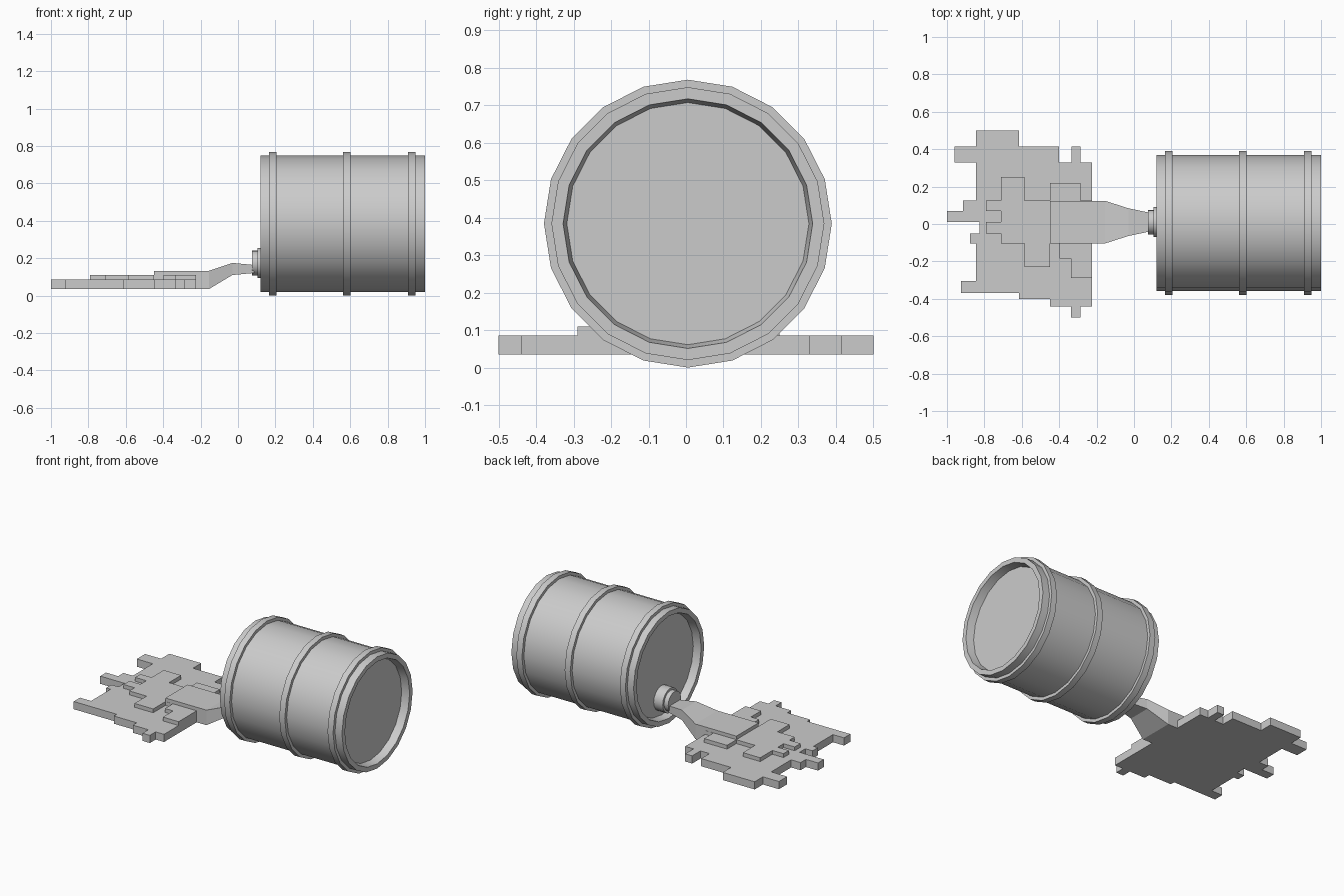
import bpy, bmesh
from math import sin, cos, tau

if "Cube" in bpy.data.objects:
    bpy.data.objects.remove(bpy.data.objects["Cube"])


def finish(name, bm, smooth=False):
    bmesh.ops.recalc_face_normals(bm, faces=bm.faces[:])
    me = bpy.data.meshes.new(name)
    bm.to_mesh(me)
    bm.free()
    ob = bpy.data.objects.new(name, me)
    bpy.context.collection.objects.link(ob)
    if smooth:
        bpy.ops.object.select_all(action='DESELECT')
        ob.select_set(True)
        bpy.context.view_layer.objects.active = ob
        bpy.ops.object.shade_smooth_by_angle(angle=0.6)
    return ob


def lathe_x(name, profile, cy, cz, sides):
    """Spin (x, radius) points around the x direction; both ends are capped."""
    bm = bmesh.new()
    rings = [[bm.verts.new((x, cy + r * sin(tau * i / sides), cz + r * cos(tau * i / sides)))
              for i in range(sides)] for x, r in profile]
    for a, b in zip(rings, rings[1:]):
        for i in range(sides):
            j = (i + 1) % sides
            bm.faces.new((a[i], a[j], b[j], b[i]))
    bm.faces.new(rings[0])
    bm.faces.new(rings[-1])
    return finish(name, bm, True)


def slab(name, outline, z0, z1):
    """Extrude a flat outline upwards from z0 to z1."""
    bm = bmesh.new()
    face = bm.faces.new([bm.verts.new((x, y, z0)) for x, y in outline])
    ext = bmesh.ops.extrude_face_region(bm, geom=[face])
    for v in ext['geom']:
        if isinstance(v, bmesh.types.BMVert):
            v.co.z = z1
    return finish(name, bm)


def stepped(start, moves):
    """Outline of right-angled steps: alternate new x, new y."""
    x, y = start
    pts = [start]
    for i, m in enumerate(moves):
        x, y = (m, y) if i % 2 == 0 else (x, m)
        pts.append((x, y))
    return pts


# barrel lying on its side, with recessed ends and three raised hoops
profile = [(0.17, 0.323), (0.12, 0.333), (0.12, 0.364)]
for x in (0.165, 0.562, 0.91):
    profile += [(x, 0.364), (x, 0.384), (x + 0.04, 0.384), (x + 0.04, 0.364)]
profile += [(1.0, 0.364), (1.0, 0.333), (0.95, 0.323)]
lathe_x("barrel", profile, 0.005, 0.384, 20)

# spout on the barrel end
lathe_x("spout", [(0.18, 0.08), (0.105, 0.08), (0.105, 0.066), (0.075, 0.066)],
        0.01, 0.174, 16)

# stepped puddle, lower layer
slab("puddle_lower", stepped((-0.845, 0.5), [
    -0.615, 0.415, -0.4, 0.33, -0.335, 0.415, -0.285, 0.33, -0.225, -0.44,
    -0.285, -0.5, -0.338, -0.44, -0.45, -0.4, -0.615, -0.37, -0.925, -0.305,
    -0.845, -0.105, -0.877, -0.05, -0.825, 0.01, -1.0, 0.07, -0.913, 0.125,
    -0.845, 0.33, -0.96, 0.415, -0.845]), 0.035, 0.085)

# stepped puddle, middle layer
slab("puddle_middle", stepped((-0.71, 0.25), [
    -0.585, 0.125, -0.45, 0.22, -0.285, 0.125, -0.225, -0.29, -0.338, -0.185,
    -0.397, -0.105, -0.45, -0.23, -0.585, -0.105, -0.71, -0.05, -0.79, 0.01,
    -0.71, 0.07, -0.79, 0.125, -0.71]), 0.08, 0.11)

# poured stream: (x, half width, bottom, top)
bm = bmesh.new()
loops = []
for x, w, b, t in [(-0.45, 0.114, 0.08, 0.133), (-0.24, 0.114, 0.08, 0.133),
                   (-0.225, 0.114, 0.035, 0.133), (-0.155, 0.114, 0.035, 0.133),
                   (-0.03, 0.074, 0.11, 0.175), (0.085, 0.05, 0.121, 0.164)]:
    loops.append([bm.verts.new((x, 0.01 + sy * w, z))
                  for sy, z in ((-1, b), (1, b), (1, t), (-1, t))])
for a, b in zip(loops, loops[1:]):
    for i in range(4):
        j = (i + 1) % 4
        bm.faces.new((a[i], a[j], b[j], b[i]))
bm.faces.new(loops[0])
bm.faces.new(loops[-1])
finish("poured_stream", bm)
